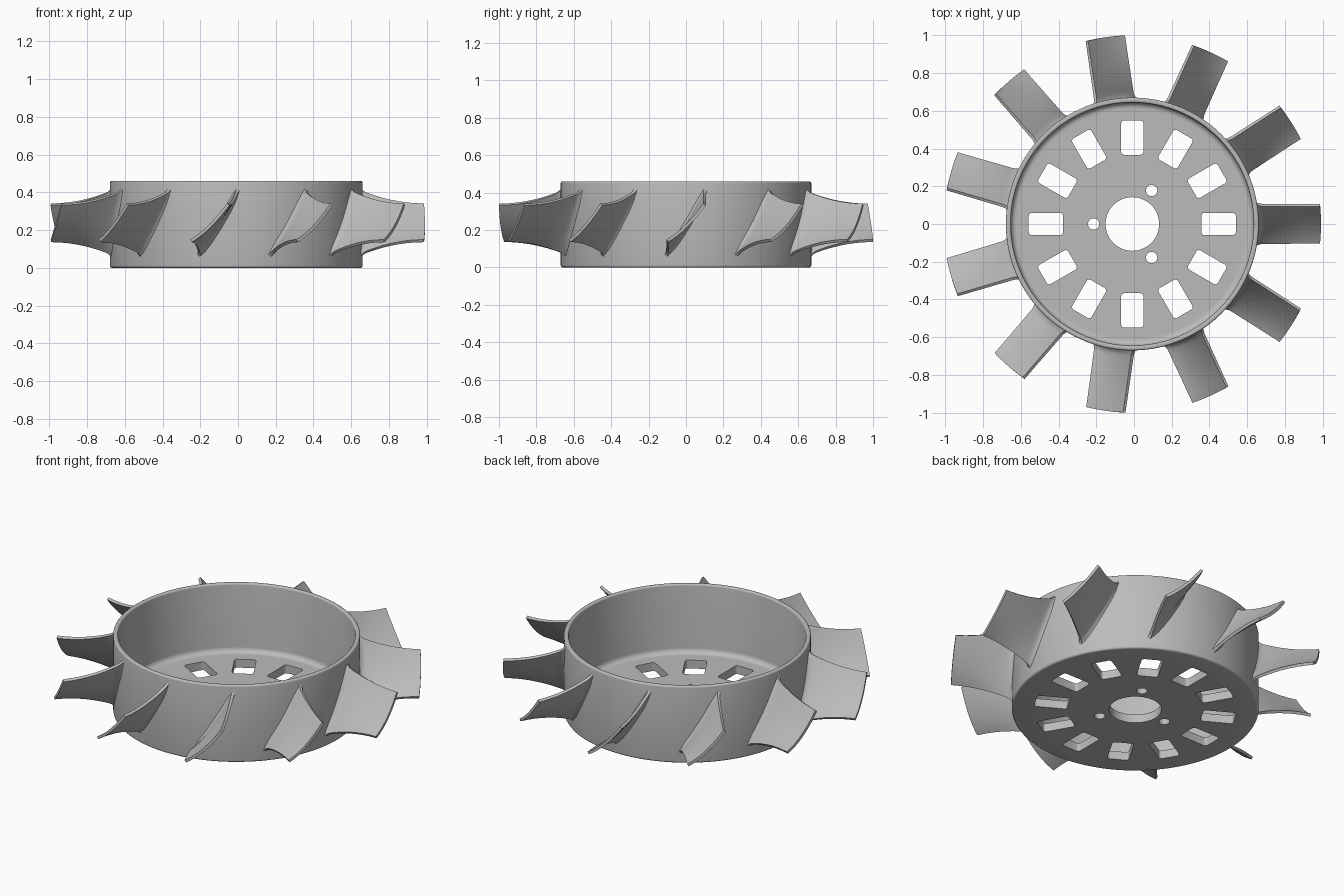
import bpy, bmesh, math
from mathutils import Matrix, Vector

if "Cube" in bpy.data.objects:
    bpy.data.objects.remove(bpy.data.objects["Cube"])

CX = -0.009          # hub axis offset
BLADES = 11
HUB_R, TIP_R, HEIGHT = 0.67, 1.0, 0.46

grey = bpy.data.materials.new("cast_grey")
grey.use_nodes = True
grey.diffuse_color = (0.5, 0.5, 0.5, 1)
grey.node_tree.nodes["Principled BSDF"].inputs["Base Color"].default_value = (0.5, 0.5, 0.5, 1)


def make_object(name, bm):
    bmesh.ops.recalc_face_normals(bm, faces=bm.faces)
    mesh = bpy.data.meshes.new(name)
    bm.to_mesh(mesh)
    bm.free()
    mesh.materials.append(grey)
    obj = bpy.data.objects.new(name, mesh)
    bpy.context.collection.objects.link(obj)
    return obj


def smooth(obj):
    bpy.ops.object.select_all(action='DESELECT')
    obj.select_set(True)
    bpy.context.view_layer.objects.active = obj
    bpy.ops.object.shade_smooth_by_angle(angle=math.radians(35))


def arc(cx, cz, r, start, end, steps):
    angles = [math.radians(start + (end - start) * i / steps) for i in range(steps + 1)]
    return [(cx + r * math.cos(a), cz + r * math.sin(a)) for a in angles]


# Hub: lathed cup with rounded lip and filleted floor
def build_hub():
    inner, floor, fillet, lip = HUB_R - 0.026, 0.05, 0.03, 0.009
    profile = [(0, 0), (HUB_R - 0.03, 0)]
    profile += arc(HUB_R - 0.012, 0.012, 0.012, -90, 0, 4)
    profile += arc(HUB_R - lip, HEIGHT - lip, lip, 0, 90, 4)
    profile += arc(inner + lip, HEIGHT - lip, lip, 90, 180, 4)
    profile += arc(inner - fillet, floor + fillet, fillet, 0, -90, 6)
    profile += [(inner - fillet - 0.012, floor), (0, floor)]
    bm = bmesh.new()
    verts = [bm.verts.new((r, 0, z)) for r, z in profile]
    edges = [bm.edges.new(pair) for pair in zip(verts, verts[1:])]
    bmesh.ops.spin(bm, geom=verts + edges, cent=(0, 0, 0), axis=(0, 0, 1),
                   angle=math.tau, steps=144, use_duplicate=False)
    bmesh.ops.remove_doubles(bm, verts=bm.verts, dist=1e-4)
    flat = [f for f in bm.faces if abs(f.normal.z) > 0.999]
    bmesh.ops.dissolve_faces(bm, faces=[f for f in flat if f.calc_center_median().z < 0.02])
    return make_object("hub", bm)


# Prism used for every hole through the floor
def add_prism(bm, outline, matrix):
    rings = [[bm.verts.new(matrix @ Vector((x, y, z))) for x, y in outline] for z in (-0.1, 0.15)]
    bm.faces.new(rings[0][::-1])
    bm.faces.new(rings[1])
    n = len(outline)
    for i in range(n):
        j = (i + 1) % n
        bm.faces.new((rings[0][i], rings[0][j], rings[1][j], rings[1][i]))


def build_cutter():
    bm = bmesh.new()
    half_l, half_w, r = 0.091, 0.059, 0.016
    slot = []
    for sx, sy, a in ((1, 1, 0), (-1, 1, 90), (-1, -1, 180), (1, -1, 270)):
        slot += arc(sx * (half_l - r), sy * (half_w - r), r, a, a + 90, 4)
    for i in range(12):
        turn = Matrix.Rotation(math.tau * i / 12, 4, 'Z')
        add_prism(bm, slot, turn @ Matrix.Translation((0.458, 0, 0)))
    add_prism(bm, arc(0, 0, 0.142, 0, 360, 64)[:-1], Matrix())
    for i in range(3):
        turn = Matrix.Rotation(math.radians(60 + 120 * i), 4, 'Z')
        add_prism(bm, arc(0.205, 0, 0.03, 0, 360, 24)[:-1], turn)
    return make_object("hole_cutter", bm)


# Blade: cambered, pitched sheet that narrows and thins from root to tip
def build_blade():
    spans = [0, 0.03, 0.05, 0.07, 0.09, 0.12, 0.18, 0.26, 0.36, 0.48, 0.6, 0.73, 0.86, 1]
    chord = [-1 + i / 6 for i in range(13)]
    bm = bmesh.new()
    loops = []
    for u in spans:
        flare = 0.022 * max(0, 1 - u / 0.12) ** 2
        half_h = 0.097 + 0.075 * (1 - u) ** 2
        top, bottom = [], []
        for s in chord:
            y, z = 0.1 * s, 0.24 + half_h * s + 0.02 * (s * s - 1)
            tangent = Vector((0, 0.1, half_h + 0.04 * s)).normalized()
            normal = Vector((0, -tangent.z, tangent.y))
            root = math.sqrt(HUB_R ** 2 - y * y) - 0.012
            tip = math.sqrt(TIP_R ** 2 - y * y)
            p = Vector((root + (tip - root) * u, y, z))
            if abs(s) == 1:
                p += tangent * s * flare
            offset = normal * (0.008 + flare * (1 - s ** 6))
            top.append(bm.verts.new(p + offset))
            bottom.append(bm.verts.new(p - offset))
        loops.append(top + bottom[::-1])
    n = len(loops[0])
    for a, b in zip(loops, loops[1:]):
        for i in range(n):
            j = (i + 1) % n
            bm.faces.new((a[i], a[j], b[j], b[i]))
    for ring in (loops[0], loops[-1]):
        for i in range(n // 2 - 1):
            bm.faces.new((ring[i], ring[i + 1], ring[n - 2 - i], ring[n - 1 - i]))
    return make_object("blade_1", bm)


hub = build_hub()
cutter = build_cutter()
cut = hub.modifiers.new("holes", 'BOOLEAN')
cut.operation, cut.solver, cut.object = 'DIFFERENCE', 'EXACT', cutter
bpy.context.view_layer.objects.active = hub
bpy.ops.object.modifier_apply(modifier=cut.name)
bpy.data.objects.remove(cutter)
smooth(hub)
hub.location.x = CX

blade = build_blade()
smooth(blade)
blade.location.x = CX
for i in range(1, BLADES):
    copy = bpy.data.objects.new(f"blade_{i + 1}", blade.data)
    copy.location.x = CX
    copy.rotation_euler.z = math.tau * i / BLADES
    bpy.context.collection.objects.link(copy)
